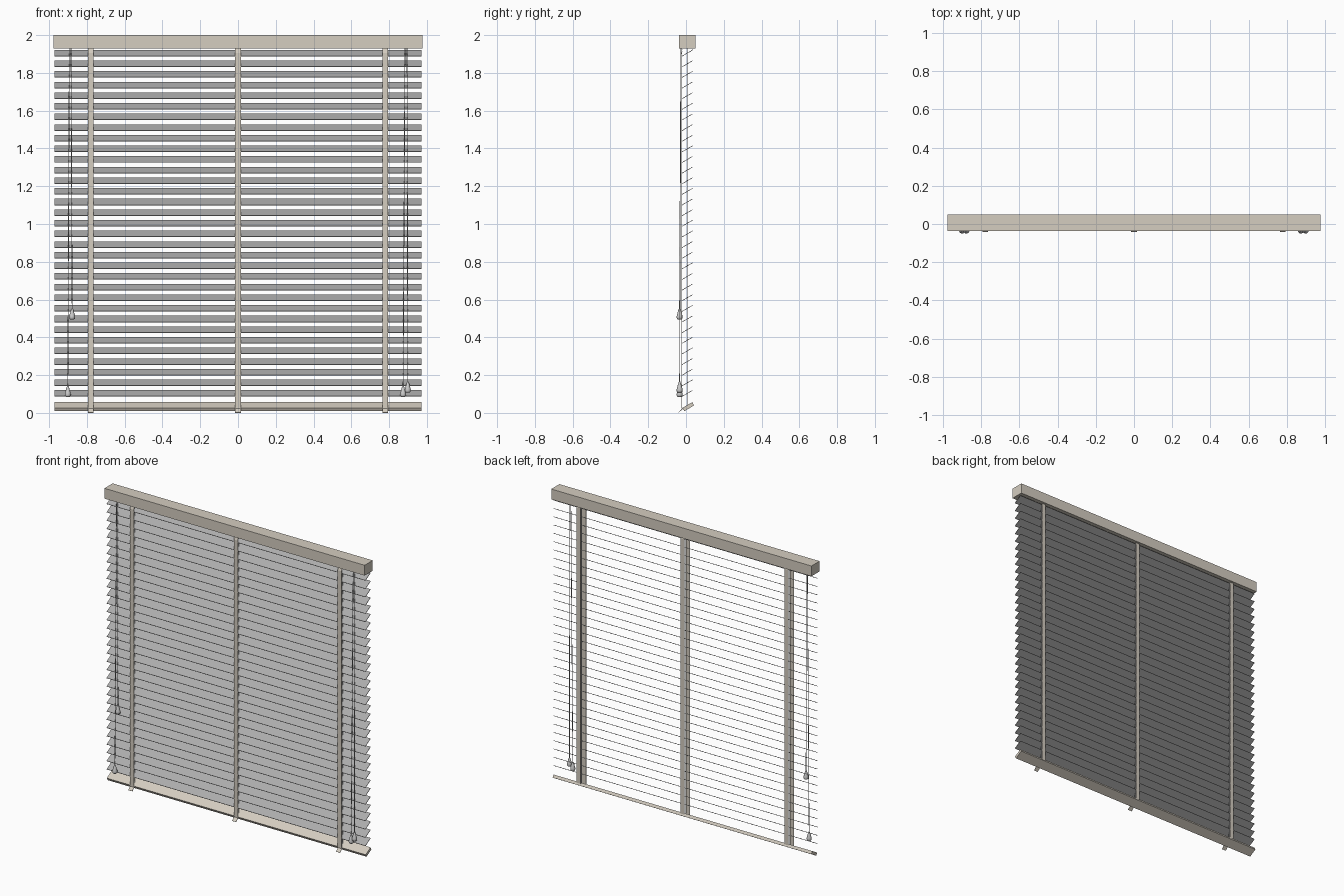
import bpy, bmesh, math
from mathutils import Vector, Matrix

if "Cube" in bpy.data.objects:
    bpy.data.objects.remove(bpy.data.objects["Cube"])

def material(name, col):
    m = bpy.data.materials.new(name)
    m.diffuse_color = (*col, 1)
    m.use_nodes = True
    m.node_tree.nodes["Principled BSDF"].inputs["Base Color"].default_value = m.diffuse_color
    return m

BEIGE = material("beige", (0.66, 0.61, 0.53))
SLAT = material("slat_grey", (0.42, 0.42, 0.42))
TILT = math.radians(30)

def add(name, bm, mat=None):
    bmesh.ops.recalc_face_normals(bm, faces=bm.faces)
    me = bpy.data.meshes.new(name)
    bm.to_mesh(me)
    bm.free()
    ob = bpy.data.objects.new(name, me)
    bpy.context.collection.objects.link(ob)
    if mat:
        me.materials.append(mat)
    return ob

def box(name, center, size, mat=None, tilt=0):
    bm = bmesh.new()
    m = (Matrix.Translation(center) @ Matrix.Rotation(tilt, 4, 'X')
         @ Matrix.Diagonal((*size, 1)))
    bmesh.ops.create_cube(bm, size=1, matrix=m)
    return add(name, bm, mat)

def strip(name, x, path, width=0.03, thick=0.0016):
    """Fabric tape: a (y, z) path widened along x, then given thickness."""
    bm = bmesh.new()
    rows = [[bm.verts.new((x + s * width / 2, y, z)) for s in (-1, 1)] for y, z in path]
    for a, b in zip(rows, rows[1:]):
        bm.faces.new((a[0], a[1], b[1], b[0]))
    ob = add(name, bm, BEIGE)
    mod = ob.modifiers.new("thickness", 'SOLIDIFY')
    mod.thickness = thick
    mod.offset = 0
    return ob

def cord(name, a, b, r=0.002):
    a, b = Vector(a), Vector(b)
    bm = bmesh.new()
    m = (Matrix.Translation((a + b) / 2)
         @ (b - a).to_track_quat('Z', 'Y').to_matrix().to_4x4())
    bmesh.ops.create_cone(bm, cap_ends=True, segments=8, radius1=r, radius2=r,
                          depth=(b - a).length, matrix=m)
    return add(name, bm)

def tassel(name, x, y, z):
    """Turned teardrop, bottom at z."""
    profile = [(0, 0), (0.010, 0.0), (0.0145, 0.004), (0.016, 0.012), (0.0145, 0.022),
               (0.010, 0.038), (0.006, 0.052), (0.004, 0.057), (0, 0.058)]
    bm = bmesh.new()
    vs = [bm.verts.new((x + r, y, z + h)) for r, h in profile]
    es = [bm.edges.new(p) for p in zip(vs, vs[1:])]
    bmesh.ops.spin(bm, geom=vs + es, cent=(x, y, z), axis=(0, 0, 1),
                   angle=math.tau, steps=16)
    bmesh.ops.remove_doubles(bm, verts=bm.verts, dist=1e-5)
    ob = add(name, bm)
    for o in bpy.context.selected_objects:
        o.select_set(False)
    bpy.context.view_layer.objects.active = ob
    ob.select_set(True)
    bpy.ops.object.shade_smooth_by_angle(angle=math.radians(50))

# Rails
box("headrail", (0, 0.0065, 1.965), (1.954, 0.087, 0.07), BEIGE)
box("bottom_rail", (0, 0.012, 0.033), (1.944, 0.06, 0.02), BEIGE, TILT)

# Tilted slats
slats = box("slats", (0, 0.007, 0.103), (1.944, 0.064, 0.003), SLAT, TILT)
arr = slats.modifiers.new("stack", 'ARRAY')
arr.count = 33
arr.use_relative_offset = False
arr.use_constant_offset = True
arr.constant_offset_displace = (0, 0, 0.0563)

# Ladder tapes with lift cords and the tabs at the bottom rail
for x, side in ((-0.78, "left"), (0, "middle"), (0.78, "right")):
    strip("front_tape_" + side, x, [(-0.013, 1.935), (-0.023, 1.905), (-0.023, 0.022)])
    strip("back_tape_" + side, x, [(0.032, 1.935), (0.037, 1.92), (0.037, 0.05)])
    strip("tape_tab_" + side, x, [(-0.041, 0.001), (-0.015, 0.025)], thick=0.003)
    cord("lift_cord_" + side, (x, 0.007, 1.935), (x, 0.007, 0.035))

# Pull cords with tassels: top x, bottom x, tassel bottom z
pulls = [(-0.893, -0.901, 0.085), (-0.884, -0.878, 0.495),
         (0.884, 0.874, 0.085), (0.895, 0.899, 0.108)]
for i, (xt, xb, z) in enumerate(pulls, 1):
    cord(f"pull_cord_{i}", (xt, -0.027, 1.935), (xb, -0.034, z + 0.05))
    tassel(f"tassel_{i}", xb, -0.034, z)
